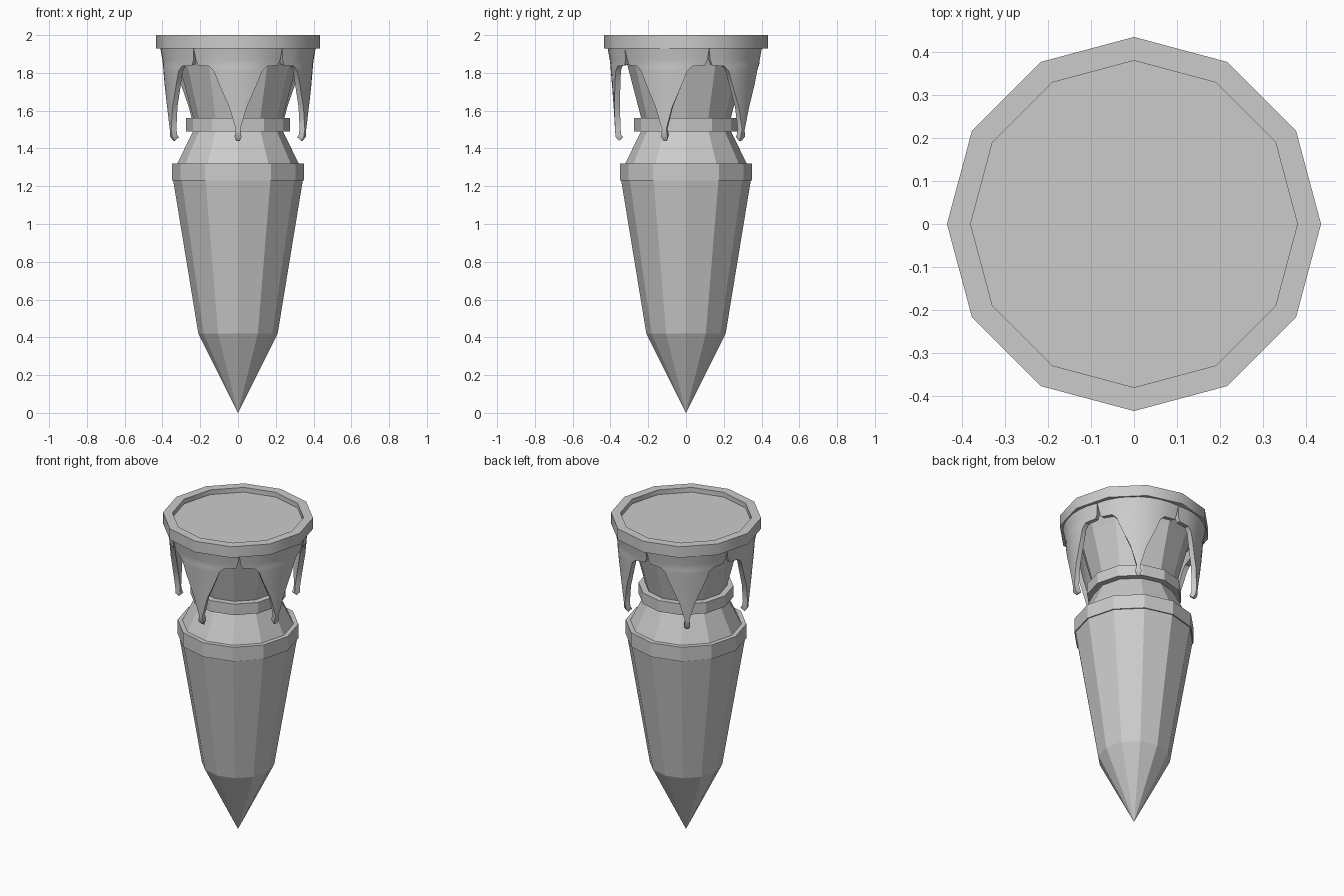
import bpy, bmesh, math

cube = bpy.data.objects.get("Cube")
if cube:
    bpy.data.objects.remove(cube)

SIDES = 12

stone = bpy.data.materials.new("plain_grey")
stone.use_nodes = True
GREY = (0.6, 0.6, 0.6, 1)
stone.diffuse_color = GREY
stone.node_tree.nodes["Principled BSDF"].inputs["Base Color"].default_value = GREY


def finish(name, bm, smooth):
    bmesh.ops.recalc_face_normals(bm, faces=bm.faces)
    mesh = bpy.data.meshes.new(name)
    bm.to_mesh(mesh)
    bm.free()
    mesh.materials.append(stone)
    obj = bpy.data.objects.new(name, mesh)
    bpy.context.collection.objects.link(obj)
    if smooth:
        bpy.ops.object.select_all(action='DESELECT')
        obj.select_set(True)
        bpy.context.view_layer.objects.active = obj
        bpy.ops.object.shade_smooth_by_angle(angle=math.radians(40))
    return obj


def polar(radius, degrees, z):
    # zero degrees faces the front
    a = math.radians(degrees)
    return (radius * math.sin(a), -radius * math.cos(a), z)


def lathe(name, profile, smooth=False):
    """Revolve (radius, height) points; zero radius closes to a point."""
    bm = bmesh.new()
    rings = []
    for r, z in profile:
        if r == 0:
            rings.append([bm.verts.new((0, 0, z))] * SIDES)
        else:
            rings.append([bm.verts.new(polar(r, i * 360 / SIDES, z)) for i in range(SIDES)])
    for low, high in zip(rings, rings[1:]):
        for i in range(SIDES):
            j = (i + 1) % SIDES
            corners = list(dict.fromkeys([low[i], low[j], high[j], high[i]]))
            bm.faces.new(corners)
    return finish(name, bm, smooth)


# Pointed shaft, collars and flaring neck
lathe("shaft", [(0, 0), (0.21, 0.42), (0.343, 1.23), (0.35, 1.23), (0.35, 1.32),
                (0.322, 1.32), (0.238, 1.49), (0.275, 1.49), (0.275, 1.56),
                (0.237, 1.56), (0.31, 1.84), (0.345, 1.94), (0, 1.94)])

# Rim with a shallow recessed top
lathe("rim", [(0, 1.93), (0.435, 1.93), (0.435, 2), (0.38, 2), (0.38, 1.97), (0, 1.97)], True)

# One hanging drip: half width in degrees, height, radius
DRIP = [(1.5, 1.44, 0.355), (2.8, 1.46, 0.372), (1.8, 1.5, 0.376), (7, 1.62, 0.383),
        (15, 1.74, 0.392), (19, 1.81, 0.398), (23, 1.835, 0.4), (33, 1.84, 0.4),
        (35, 1.87, 0.404), (35.9, 1.93, 0.415)]
COLUMNS = 8

for n in range(5):
    bm = bmesh.new()
    rows = []
    for width, z, r in DRIP:
        row = []
        for c in range(COLUMNS + 1):
            t = 2 * c / COLUMNS - 1
            bulge = r - 0.015 * (t * width / 36) ** 2
            row.append(bm.verts.new(polar(bulge, n * 72 + t * width, z)))
        rows.append(row)
    for low, high in zip(rows, rows[1:]):
        for c in range(COLUMNS):
            bm.faces.new((low[c], low[c + 1], high[c + 1], high[c]))
    drip = finish(f"drip_{n + 1}", bm, True)
    # Make sure the skin faces outward before thickening inward
    face = drip.data.polygons[len(drip.data.polygons) // 2]
    if face.normal.x * face.center.x + face.normal.y * face.center.y < 0:
        drip.data.flip_normals()
    shell = drip.modifiers.new("thickness", 'SOLIDIFY')
    shell.thickness = 0.03
    shell.offset = -1
    # Sharpen the rim edges created by the thickness
    shell.edge_crease_rim = 1
    bpy.ops.object.modifier_apply(modifier=shell.name)
    bpy.ops.object.shade_smooth_by_angle(angle=math.radians(40))
